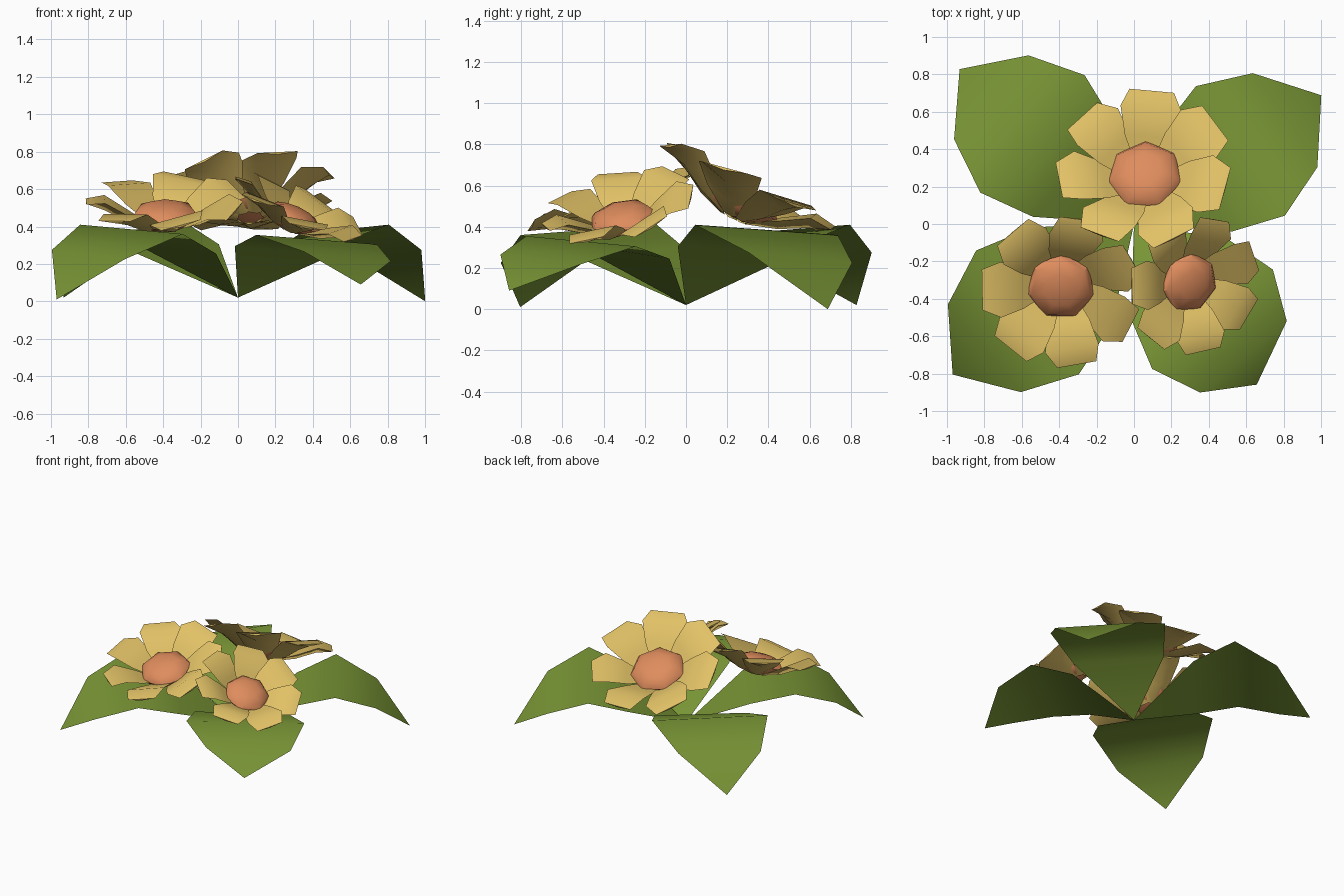
import bpy, bmesh, math
from mathutils import Vector, Matrix

if "Cube" in bpy.data.objects:
    bpy.data.objects.remove(bpy.data.objects["Cube"])


def material(name, rgb):
    m = bpy.data.materials.new(name)
    m.diffuse_color = (*rgb, 1)
    m.use_nodes = True
    m.node_tree.nodes["Principled BSDF"].inputs["Base Color"].default_value = m.diffuse_color
    return m


GREEN = material("leaf green", (0.19, 0.30, 0.036))
YELLOW = material("petal yellow", (0.76, 0.54, 0.135))
ORANGE = material("centre orange", (0.74, 0.265, 0.11))


def finish(name, bm, mat, matrix=None, angle=40):
    if matrix:
        bm.transform(matrix)
        bmesh.ops.recalc_face_normals(bm, faces=bm.faces)
    me = bpy.data.meshes.new(name)
    bm.to_mesh(me)
    bm.free()
    me.materials.append(mat)
    ob = bpy.data.objects.new(name, me)
    bpy.context.collection.objects.link(ob)
    bpy.context.view_layer.objects.active = ob
    ob.select_set(True)
    bpy.ops.object.shade_smooth_by_angle(angle=math.radians(angle))
    ob.select_set(False)


# Leaf: point at the plant base, three cross rows, drooping tip; left edge hangs lower
def leaf(name, heading, rows, tip):
    bm = bmesh.new()
    a = math.radians(heading)
    out = Vector((math.cos(a), math.sin(a), 0))
    left = Vector((-math.sin(a), math.cos(a), 0))

    def vert(d, w, z):
        return bm.verts.new(out * d + left * w + Vector((0, 0, z)))

    base = vert(0.0, 0, 0.02)
    pairs = [(vert(d, w, z - 0.025), vert(d, -w, z + 0.025)) for d, w, z in rows]
    end = vert(*tip)
    bm.faces.new((base, pairs[0][1], pairs[0][0]))
    for (l0, r0), (l1, r1) in zip(pairs, pairs[1:]):
        bm.faces.new((l0, r0, r1, l1))
    bm.faces.new((pairs[-1][0], pairs[-1][1], end))
    finish(name, bm, GREEN, angle=120)


LONG = [(0.43, 0.335, 0.28), (0.74, 0.43, 0.385), (1.04, 0.305, 0.25)]
BACK = [(0.43, 0.33, 0.28), (0.726, 0.42, 0.385), (1.02, 0.30, 0.25)]
MID = [(0.41, 0.33, 0.28), (0.69, 0.42, 0.385), (0.98, 0.305, 0.25)]
SHORT = [(0.38, 0.335, 0.27), (0.66, 0.418, 0.33), (0.92, 0.30, 0.24)]
leaf("front_left_leaf", 219.7, LONG, (1.26, 0, 0.01))
leaf("back_left_leaf", 138.4, BACK, (1.247, 0, 0.02))
leaf("back_right_leaf", 34.5, MID, (1.215, 0, 0.0))
leaf("front_right_leaf", -50.5, SHORT, (1.08, -0.04, 0.09))


# Flower: seven thick, overlapping petals that rise and then curl over, around a dome
def flower(name, centre, normal, phase, size):
    tilt = Vector((0, 0, 1)).rotation_difference(Vector(normal)).to_matrix().to_4x4()
    place = Matrix.Translation(centre) @ tilt @ Matrix.Scale(size, 4)
    # each row: radius, half width, height, thickness
    rows = [(0.06, 0.04, -0.05, 0.01), (0.20, 0.115, 0.035, 0.05),
            (0.32, 0.15, 0.11, 0.06), (0.42, 0.11, 0.10, 0.012)]
    bm = bmesh.new()
    for i in range(7):
        spin = (Matrix.Rotation(math.radians(phase + i * 360 / 7), 4, 'Z')
                @ Matrix.Rotation(math.radians(10), 4, 'X'))
        rings = []
        for r, w, z, t in rows:
            pts = [(-w, 0), (0, 0), (w, 0), (0, -t)]
            rings.append([bm.verts.new(spin @ Vector((r, y, z + h))) for y, h in pts])
        for lo, hi in zip(rings, rings[1:]):
            for j in range(4):
                k = (j + 1) % 4
                bm.faces.new((lo[j], hi[j], hi[k], lo[k]))
        bm.faces.new(rings[-1])
        bm.faces.new(rings[0])
    finish(name + "_petals", bm, YELLOW, place, 50)
    # dome
    bm = bmesh.new()
    bmesh.ops.create_uvsphere(bm, u_segments=7, v_segments=6, radius=1)
    bm.transform(Matrix.Translation((0, 0, 0.015)) @ Matrix.Diagonal((0.185, 0.185, 0.07, 1)))
    finish(name + "_centre", bm, ORANGE, place)


flower("back_flower", (0.06, 0.255, 0.50), (-0.08, 0.50, 1), 88, 1.09)
flower("left_flower", (-0.39, -0.33, 0.445), (-0.02, -0.34, 1), -76, 1.0)
flower("right_flower", (0.29, -0.31, 0.43), (0.46, -0.25, 1), 180, 0.88)
